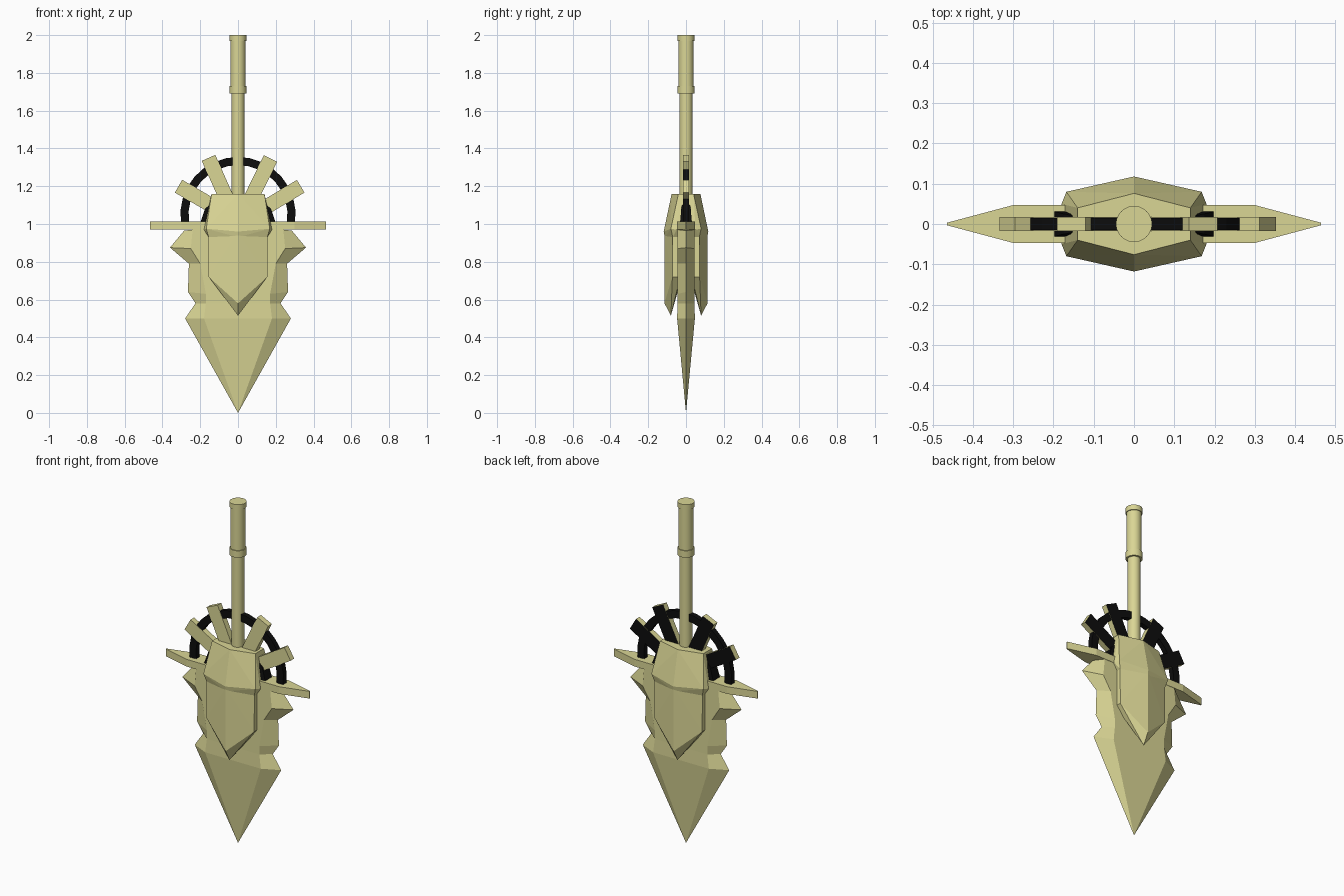
import bpy, bmesh, math
from mathutils import Matrix, Vector

if "Cube" in bpy.data.objects:
    bpy.data.objects.remove(bpy.data.objects["Cube"])


def material(name, rgb):
    m = bpy.data.materials.new(name)
    m.diffuse_color = (*rgb, 1)
    m.use_nodes = True
    m.node_tree.nodes["Principled BSDF"].inputs["Base Color"].default_value = m.diffuse_color
    return m


KHAKI = material("khaki", (0.7, 0.67, 0.3))
BLACK = material("black", (0.004, 0.004, 0.004))


def finish(name, bm, *mats):
    bmesh.ops.recalc_face_normals(bm, faces=bm.faces)
    me = bpy.data.meshes.new(name)
    bm.to_mesh(me)
    bm.free()
    for m in mats or (KHAKI,):
        me.materials.append(m)
    ob = bpy.data.objects.new(name, me)
    bpy.context.collection.objects.link(ob)
    return ob


def hull(name, pts, *mats):
    bm = bmesh.new()
    for p in pts:
        bm.verts.new(p)
    bmesh.ops.convex_hull(bm, input=bm.verts)
    bmesh.ops.dissolve_limit(bm, angle_limit=0.01, verts=bm.verts, edges=bm.edges)
    return finish(name, bm, *mats)


def rod(name, r, z0, z1):
    bm = bmesh.new()
    bmesh.ops.create_cone(bm, cap_ends=True, segments=24, radius1=r, radius2=r, depth=z1 - z0,
                          matrix=Matrix.Translation((0, 0, (z0 + z1) / 2)))
    ob = finish(name, bm)
    for p in ob.data.polygons:
        p.use_smooth = abs(p.normal.z) < 0.5


# handle with grip and bands
rod("handle_shaft", 0.034, 1.1, 1.75)
rod("handle_grip", 0.04, 1.71, 1.99)
rod("grip_lower_band", 0.045, 1.69, 1.73)
rod("pommel_band", 0.045, 1.97, 2.0)

# blade: bevelled sections (edge x, edge z, flat x, flat z, half thickness)
rows = [(0.28, 0.50, 0.18, 0.50, 0.047), (0.225, 0.58, 0.17, 0.58, 0.045),
        (0.265, 0.64, 0.17, 0.63, 0.045), (0.26, 0.79, 0.20, 0.79, 0.045),
        (0.36, 0.875, 0.25, 0.87, 0.045), (0.285, 0.965, 0.24, 0.97, 0.045)]
bm = bmesh.new()
rings = []
for ex, ez, fx, fz, t in rows:
    rings.append([bm.verts.new(p) for p in
                  [(ex, 0, ez), (fx, -t, fz), (-fx, -t, fz), (-ex, 0, ez), (-fx, t, fz), (fx, t, fz)]])
for a, b in zip(rings, rings[1:]):
    for i in range(6):
        j = (i + 1) % 6
        bm.faces.new((a[i], a[j], b[j], b[i]))
tip = bm.verts.new((0, 0, 0))
for i in range(6):
    bm.faces.new((tip, rings[0][i], rings[0][(i + 1) % 6]))
bm.faces.new(rings[-1])
finish("blade", bm)

# crossguard
hull("crossguard", [(s * x, q * y, z) for s in (-1, 1) for q in (-1, 1)
                    for x, y in ((0.465, 0.003), (0.3, 0.047)) for z in (0.97, 1.012)])

# upper core cap
cap = [(0, 0.076, 1.16), (0.14, 0.04, 1.16), (0.168, 0.08, 0.975), (0, 0.118, 0.96),
       (0.18, 0.05, 0.97), (0.155, 0.07, 0.93), (0, 0.112, 0.93)]
hull("core_cap", [(s * x, q * y, z) for x, y, z in cap for s in (-1, 1) for q in (-1, 1)])

# pointed plates on both sides of the blade
plate = [(0.155, 0.03, 0.95), (0.155, 0.07, 0.95), (0, 0.114, 0.95), (0.155, 0.03, 0.72),
         (0.155, 0.072, 0.72), (0, 0.114, 0.58), (0, 0.08, 0.515), (0, 0.03, 0.69)]
for name, q in (("front_plate", -1), ("back_plate", 1)):
    hull(name, [(s * x, q * y, z) for x, y, z in plate for s in (-1, 1)])

# dark hub
hull("dark_hub", [(s * x, q * y, z) for s in (-1, 1) for q in (-1, 1)
                  for x, y, z in ((0.205, 0.033, 0.99), (0.175, 0.025, 1.08), (0.12, 0.015, 1.13))], BLACK)

# dark half ring
bm = bmesh.new()
N, rings = 16, []
for i in range(N + 1):
    a = math.radians(-8 + 196 * i / N)
    rings.append([bm.verts.new((r * math.cos(a), y, 1.05 + r * math.sin(a)))
                  for r, y in ((0.262, -0.015), (0.305, -0.015), (0.305, 0.015), (0.262, 0.015))])
for a, b in zip(rings, rings[1:]):
    for i in range(4):
        j = (i + 1) % 4
        bm.faces.new((a[i], a[j], b[j], b[i]))
bm.faces.new(rings[0])
bm.faces.new(rings[-1])
finish("dark_half_ring", bm, BLACK)

# radiating spokes, dark on the back: (end x, end z, angle)
for n, (x, z, deg) in enumerate([(0.332, 1.2, 31), (0.172, 1.347, 64),
                                 (-0.156, 1.35, 114), (-0.315, 1.2, 150)]):
    a = math.radians(deg)
    d, p = Vector((math.cos(a), 0, math.sin(a))), Vector((-math.sin(a), 0, math.cos(a)))
    end = Vector((x, 0, z))
    ob = hull(f"spoke_{n + 1}", [end - d * l + p * w + Vector((0, y, 0)) for l in (0, 0.26)
                                 for w in (-0.039, 0.039) for y in (-0.017, 0.017)], KHAKI, BLACK)
    for f in ob.data.polygons:
        f.material_index = int(f.normal.y > 0.5)
